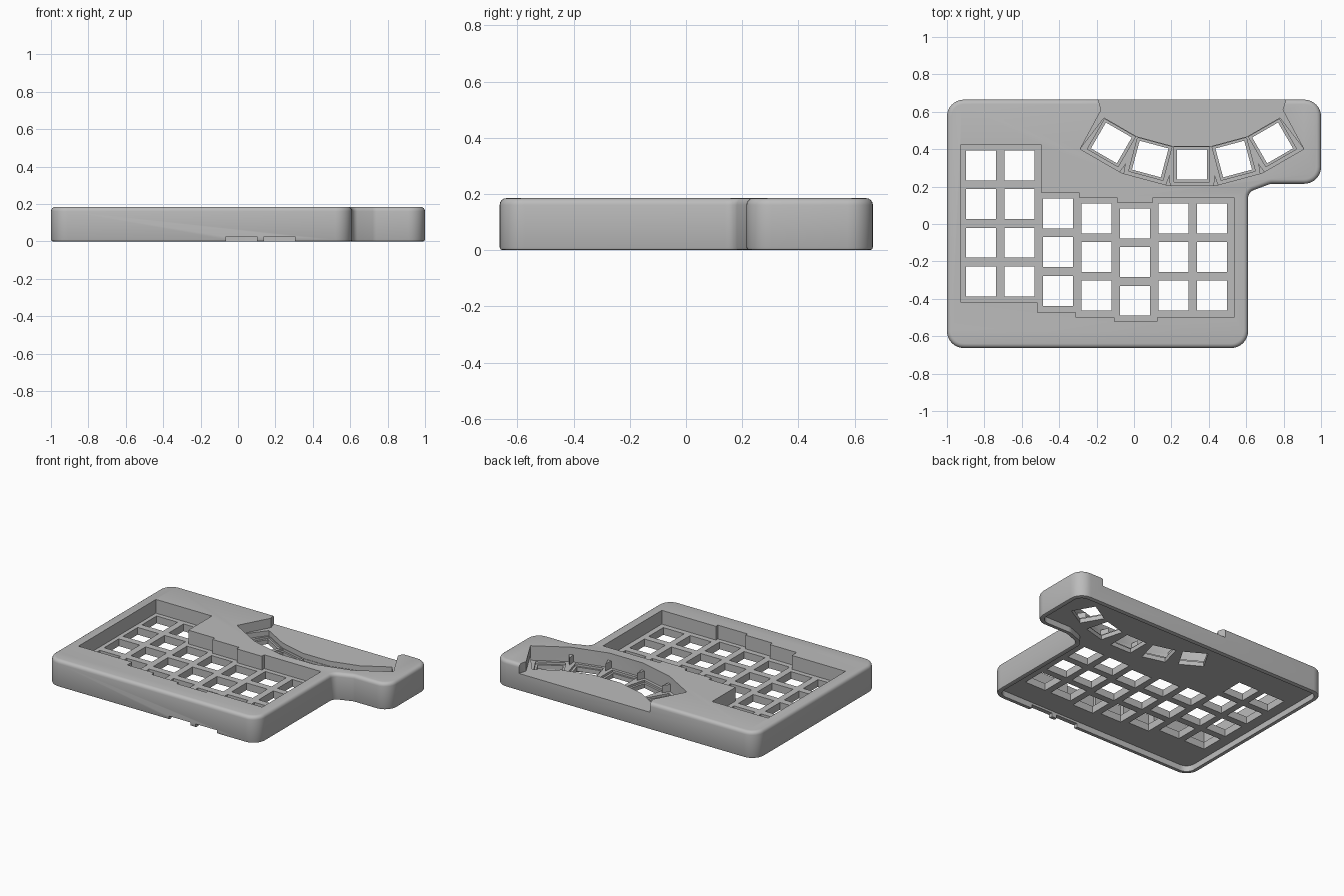
import bpy, bmesh, math
from mathutils import Vector, Matrix

if "Cube" in bpy.data.objects:
    bpy.data.objects.remove(bpy.data.objects["Cube"])

grey = bpy.data.materials.new("case_grey")
grey.use_nodes = True
grey.diffuse_color = (0.5, 0.5, 0.5, 1)
grey.node_tree.nodes["Principled BSDF"].inputs["Base Color"].default_value = (0.5, 0.5, 0.5, 1)

HEIGHT, PLATE_TOP, PLATE_BOTTOM = 0.185, 0.09, 0.04
THUMB_SHELF, THUMB_FLOOR = 0.12, 0.085
HOLE, PITCH = 0.16, 0.2067
ARC = Vector((0.31, 1.18))


def rounded(corners, steps=8):
    """Fillet each (x, y, radius) corner of a closed outline."""
    out = []
    for i, (x, y, r) in enumerate(corners):
        p = Vector((x, y))
        a = (Vector(corners[i - 1][:2]) - p).normalized()
        b = (Vector(corners[(i + 1) % len(corners)][:2]) - p).normalized()
        half = a.angle(b) / 2
        centre = p + (a + b).normalized() * r / math.sin(half)
        start = p + a * r / math.tan(half) - centre
        end = p + b * r / math.tan(half) - centre
        turn = -start.angle_signed(end)
        for k in range(steps + 1):
            out.append(centre + Matrix.Rotation(turn * k / steps, 2) @ start)
    return out


def inset(points, d):
    """Shift a counter-clockwise outline inwards."""
    out = []
    for i, p in enumerate(points):
        t = (points[(i + 1) % len(points)] - points[i - 1]).normalized()
        out.append(p + Vector((-t.y, t.x)) * d)
    return out


def prism(bm, points, z0, z1):
    base = bm.faces.new([bm.verts.new((p[0], p[1], z0)) for p in points])
    res = bmesh.ops.extrude_face_region(bm, geom=[base])
    top = [v for v in res["geom"] if isinstance(v, bmesh.types.BMVert)]
    bmesh.ops.translate(bm, verts=top, vec=(0, 0, z1 - z0))


def make(name, bm):
    bmesh.ops.recalc_face_normals(bm, faces=bm.faces[:])
    mesh = bpy.data.meshes.new(name)
    bm.to_mesh(mesh)
    bm.free()
    mesh.materials.append(grey)
    obj = bpy.data.objects.new(name, mesh)
    bpy.context.collection.objects.link(obj)
    return obj


def cut(target, prisms):
    """Subtract a set of separate prisms from the target."""
    bm = bmesh.new()
    for points, z0, z1 in prisms:
        prism(bm, points, z0, z1)
    cutter = make("cutter", bm)
    cutter.hide_render = True
    mod = target.modifiers.new("cut", "BOOLEAN")
    mod.operation, mod.solver, mod.object = "DIFFERENCE", "EXACT", cutter
    bpy.context.view_layer.update()
    mesh = bpy.data.meshes.new_from_object(
        target.evaluated_get(bpy.context.evaluated_depsgraph_get()))
    target.modifiers.clear()
    target.data = mesh
    bpy.data.objects.remove(cutter)


def box(centre, sx, sy, angle=0.0):
    rot = Matrix.Rotation(angle, 2)
    return [Vector(centre) + rot @ Vector((i * sx / 2, j * sy / 2))
            for i, j in ((-1, -1), (1, -1), (1, 1), (-1, 1))]


def on_arc(r, degrees):
    a = math.radians(degrees)
    return ARC + Vector((math.sin(a), -math.cos(a))) * r


# Case body with softened top and bottom edges
outline = rounded([(-1, -0.663, 0.09), (0.61, -0.663, 0.09), (0.61, 0.17, 0.045),
                   (0.73, 0.215, 0.06), (1, 0.215, 0.09), (1, 0.665, 0.09),
                   (-1, 0.665, 0.09)])
bm = bmesh.new()
prism(bm, outline, 0, HEIGHT)
for z, size, segs in ((HEIGHT, 0.024, 4), (0, 0.01, 2)):
    rim = [e for e in bm.edges if all(abs(v.co.z - z) < 1e-5 for v in e.verts)]
    bmesh.ops.bevel(bm, geom=rim, offset=size, segments=segs, profile=0.5, affect="EDGES")
case = make("case", bm)

# Hollow underside
cut(case, [(inset(outline, 0.03), -0.1, PLATE_BOTTOM)])

# Main key well with stepped columns
well = [(-0.925, -0.42), (-0.515, -0.42), (-0.515, -0.473), (-0.31, -0.473),
        (-0.31, -0.5), (-0.105, -0.5), (-0.105, -0.522), (0.122, -0.522),
        (0.122, -0.5), (0.535, -0.5), (0.535, 0.142), (0.102, 0.142),
        (0.102, 0.115), (-0.09, 0.115), (-0.09, 0.142), (-0.294, 0.142),
        (-0.294, 0.168), (-0.497, 0.168), (-0.497, 0.425), (-0.925, 0.425)]
cut(case, [(well, PLATE_TOP, 0.3)])

# Thumb shelf, open to the back, and its curved key well
joints = (-37.5, -22.5, -7.5, 7.5, 22.5, 37.5)
front = [on_arc(0.982, a) for a in joints]
back = [on_arc(0.773, a) for a in reversed(joints)]
cut(case, [(front + [(0.795, 0.61), (0.81, 0.66), (0.81, 0.8),
                     (-0.19, 0.8), (-0.19, 0.66), (-0.175, 0.61)], THUMB_SHELF, 0.3)])
cut(case, [(front + back, THUMB_FLOOR, 0.25)])

# Thumb key seats
thumbs = [(on_arc(0.862, a), math.radians(a)) for a in (-30, -15, 0, 15, 30)]
cut(case, [(box(c, 0.19, 0.185, a), 0.07, 0.2) for c, a in thumbs])

# Key holes, column by column
holes = [(box(c, HOLE, HOLE, a), -0.1, 0.3) for c, a in thumbs]
columns = [(0.313, 4), (0.313, 4), (0.056, 3), (0.03, 3), (0.003, 3), (0.03, 3), (0.03, 3)]
for i, (top, count) in enumerate(columns):
    for row in range(count):
        holes.append((box((-0.817 + i * 0.2058, top - row * PITCH), HOLE, HOLE), -0.1, 0.3))
cut(case, holes)

# Cable notches in the front lip
cut(case, [(box((x, -0.66), 0.165, 0.1), -0.1, 0.025) for x in (0.018, 0.222)])

# Wedge ribs between the thumb keys
bm = bmesh.new()
for a in joints[1:-1]:
    prism(bm, [on_arc(0.925, a), on_arc(0.99, a - 0.9), on_arc(0.99, a + 0.9)],
          0.06, THUMB_SHELF + 0.015)
ribs = make("thumb_ribs", bm)

# Smooth rounded edges, crisp corners
for obj in (case, ribs):
    bpy.ops.object.select_all(action="DESELECT")
    obj.select_set(True)
    bpy.context.view_layer.objects.active = obj
    bpy.ops.object.shade_smooth_by_angle(angle=math.radians(35))
